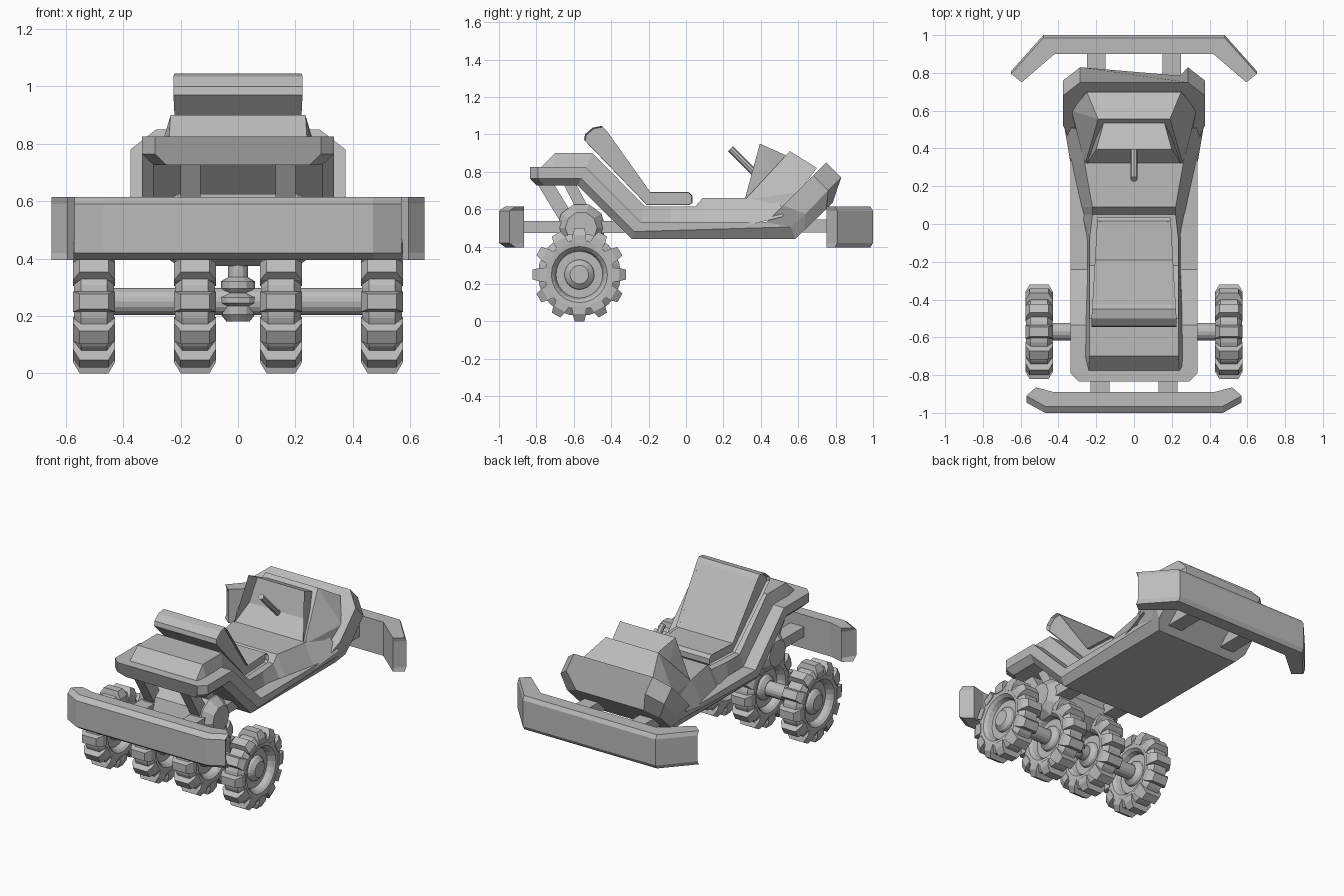
import bpy, bmesh, math
from mathutils import Vector, Matrix

cube = bpy.data.objects.get("Cube")
if cube:
    bpy.data.objects.remove(cube, do_unlink=True)

grey = bpy.data.materials.new("plain_grey")
grey.use_nodes = True
grey.diffuse_color = (0.5, 0.5, 0.5, 1)
grey.node_tree.nodes["Principled BSDF"].inputs["Base Color"].default_value = (0.5, 0.5, 0.5, 1)


def finish(name, bm):
    bmesh.ops.recalc_face_normals(bm, faces=bm.faces)
    mesh = bpy.data.meshes.new(name)
    bm.to_mesh(mesh)
    bm.free()
    mesh.materials.append(grey)
    ob = bpy.data.objects.new(name, mesh)
    bpy.context.collection.objects.link(ob)
    return ob


def add_loft(bm, rings, caps=True, closed=False):
    loops = [[bm.verts.new(p) for p in ring] for ring in rings]
    n = len(loops[0])
    pairs = list(zip(loops, loops[1:]))
    if closed:
        pairs.append((loops[-1], loops[0]))
    for a, b in pairs:
        for i in range(n):
            j = (i + 1) % n
            bm.faces.new((a[i], a[j], b[j], b[i]))
    if caps and not closed:
        bm.faces.new(loops[0])
        bm.faces.new(loops[-1])


def add_hull(bm, points):
    verts = [bm.verts.new(p) for p in points]
    result = bmesh.ops.convex_hull(bm, input=verts)
    loose = [v for v in result["geom_interior"] if isinstance(v, bmesh.types.BMVert)]
    bmesh.ops.delete(bm, geom=loose, context="VERTS")
    bmesh.ops.dissolve_limit(bm, angle_limit=0.03, verts=bm.verts, edges=bm.edges)


def both_sides(points):
    return [(s * x, y, z) for x, y, z in points for s in (-1, 1)]


def lathe(bm, profile, segments, axis):
    """Profile of (along, radius); axis is 'X' or 'Z'."""
    rings = []
    for d, r in profile:
        ring = []
        for i in range(segments):
            a = math.tau * i / segments
            u, v = r * math.cos(a), r * math.sin(a)
            ring.append((d, u, v) if axis == "X" else (u, v, d))
        rings.append(ring)
    add_loft(bm, rings)


def bar(name, a, b, width, depth):
    a, b = Vector(a), Vector(b)
    side = Vector((1, 0, 0)) * width / 2
    up = (b - a).cross(side).normalized() * depth / 2
    bm = bmesh.new()
    add_loft(bm, [[p + side + up, p - side + up, p - side - up, p + side - up] for p in (a, b)])
    return finish(name, bm)


# Hull: bent tub lofted from rear-deck lip to raised nose lip
# (bottom y, z), (middle y, z), (top y, z), half width
stations = [
    ((-.80, .727), (-.835, .765), (-.835, .825), .29),
    ((-.76, .727), (-.79, .765), (-.79, .825), .335),
    ((-.58, .727), (-.56, .765), (-.535, .825), .335),
    ((-.29, .44), (-.275, .48), (-.24, .53), .335),
    ((.583, .44), (.56, .505), (.43, .53), .335),
    ((.63, .485), (.64, .575), (.52, .62), .375),
    ((.75, .60), (.76, .70), (.68, .78), .375),
    ((.785, .636), (.83, .77), (.75, .85), .285),
]
bm = bmesh.new()
add_loft(bm, [[(-w, *t), (-w, *m), (.04 - w, *b), (w - .04, *b), (w, *m), (w, *t)]
              for b, m, t, w in stations])
finish("hull", bm)

# Raised spine under the seat: (top y, z), (base y, z), top and base half width
spine = [
    ((-.775, .825), (-.775, .80), .24, .26),
    ((-.70, .90), (-.70, .80), .235, .265),
    ((-.50, .90), (-.54, .80), .235, .26),
    ((-.22, .615), (-.25, .51), .235, .25),
    ((-.08, .615), (-.08, .51), .235, .25),
    ((.05, .615), (.05, .51), .22, .275),
    ((.09, .66), (.09, .51), .22, .285),
    ((.315, .66), (.315, .51), .26, .335),
    ((.50, .66), (.52, .56), .29, .37),
]
bm = bmesh.new()
add_loft(bm, [[(-a, *t), (-b, *l), (b, *l), (a, *t)] for t, l, a, b in spine])
finish("spine_deck", bm)

# Hood on the nose slope
bm = bmesh.new()
add_hull(bm, both_sides([(.26, .315, .65), (.30, .45, .55), (.19, .555, .91),
                         (.25, .70, .82), (.33, .60, .69)]))
finish("hood", bm)

# Dash cowl with a recessed face
bm = bmesh.new()
add_hull(bm, both_sides([(.25, .315, .655), (.20, .395, .95), (.16, .54, .885), (.20, .55, .60)]))
bmesh.ops.recalc_face_normals(bm, faces=bm.faces)
face = min(bm.faces, key=lambda f: f.normal.y)
bmesh.ops.inset_region(bm, faces=[face], thickness=.03)
bmesh.ops.translate(bm, verts=face.verts, vec=(0, .07, -.01))
finish("dash_cowl", bm)

# Control stick
bm = bmesh.new()
bmesh.ops.create_cone(bm, cap_ends=True, segments=8, radius1=.019, radius2=.019, depth=.29)
stick = finish("control_stick", bm)
stick.location = (0, .34, .82)
stick.rotation_euler = (math.radians(45), 0, 0)

# Seat: side profile widened towards the top of the back
seat = [(-.545, .97), (-.54, 1.0), (-.50, 1.035), (-.45, 1.045), (-.425, 1.02), (-.19, .69),
        (.015, .69), (.035, .67), (.035, .635), (.02, .622), (-.21, .622)]
bm = bmesh.new()
rings = []
for side, shrink in ((-1, .02), (-1, 0), (1, 0), (1, .02)):
    cy, cz = -.22, .74
    rings.append([(side * (.195 + .03 * max(0, min(1, -y / .5)) - shrink),
                   y + (cy - y) * shrink, z + (cz - z) * shrink) for y, z in seat])
add_loft(bm, rings)
finish("seat", bm)


# Bumpers: plan outlines with chamfered outer edges
def bumper(name, outer, inner, shift):
    plan = [(-x, y) for x, y in reversed(outer)] + outer
    back = inner[::-1] + [(-x, y) for x, y in inner]
    bm = bmesh.new()
    rings = []
    for z, s in ((.395, shift), (.42, 0), (.59, 0), (.615, shift)):
        rings.append([(x, y + s, z) for x, y in plan] + [(x, y, z) for x, y in back])
    add_loft(bm, rings)
    finish(name, bm)


bumper("front_bumper", [(.47, -1.0), (.57, -.945)], [(.425, -.89), (.52, -.865)], .035)
bumper("rear_bumper", [(.48, 1.0), (.65, .81)], [(.42, .90), (.595, .75)], -.015)

# Running gear housing across the underside
bm = bmesh.new()
lathe(bm, [(-.27, .085), (-.21, .132), (.21, .132), (.27, .085)], 10, "X")
finish("axle_housing", bm).location = (0, -.56, .50)

# Struts repeated on both sides
for side, s in (("left", 1), ("right", -1)):
    bar(side + "_front_bumper_strut", (s * .18, -.9, .505), (s * .18, -.33, .505), .10, .065)
    bar(side + "_rear_bumper_strut", (s * .20, .6, .51), (s * .20, .91, .51), .10, .07)
    bar(side + "_deck_strut", (s * .165, -.76, .75), (s * .165, -.62, .52), .07, .075)
    bar(side + "_inner_deck_strut", (s * .165, -.63, .75), (s * .165, -.52, .54), .07, .06)

# Axle and differential
AXLE = Vector((0, -.57, .25))
bm = bmesh.new()
lathe(bm, [(-.5, .047), (.5, .047)], 16, "X")
finish("axle", bm).location = AXLE
bm = bmesh.new()
lathe(bm, [(.18, .04), (.205, .06), (.235, .06), (.245, .075), (.265, .075), (.28, .045),
           (.295, .06), (.32, .06), (.335, .035), (.40, .035)], 12, "Z")
finish("differential", bm).location = (0, AXLE.y, 0)

# Wheels: lathed tyre, rim and hub with twelve chamfered lugs
half = [(.055, .048), (.055, .05), (.035, .075), (.02, .08), (.02, .125), (.05, .135),
        (.066, .15), (.07, .185), (.045, .222)]
profile = [(-x, r) for x, r in half] + [(x, r) for x, r in reversed(half)]


def wheel(name, x):
    bm = bmesh.new()
    lathe(bm, profile, 24, "X")
    lugs = bmesh.new()
    for i in range(12):
        spin = Matrix.Rotation(math.tau * i / 12, 3, "X")
        rings = []
        for sx, r in ((.073, .17), (.073, .212), (.05, .25)):
            w = .036 if r < .24 else .026
            rings.append([spin @ Vector(p) for p in
                          ((-sx, -w, r), (sx, -w, r), (sx, w, r), (-sx, w, r))])
        add_loft(bm, rings)
    lugs.free()
    ob = finish(name, bm)
    ob.location = AXLE + Vector((x, 0, 0))


for label, x in (("outer", .502), ("inner", .15)):
    wheel("left_" + label + "_wheel", x)
    wheel("right_" + label + "_wheel", -x)
